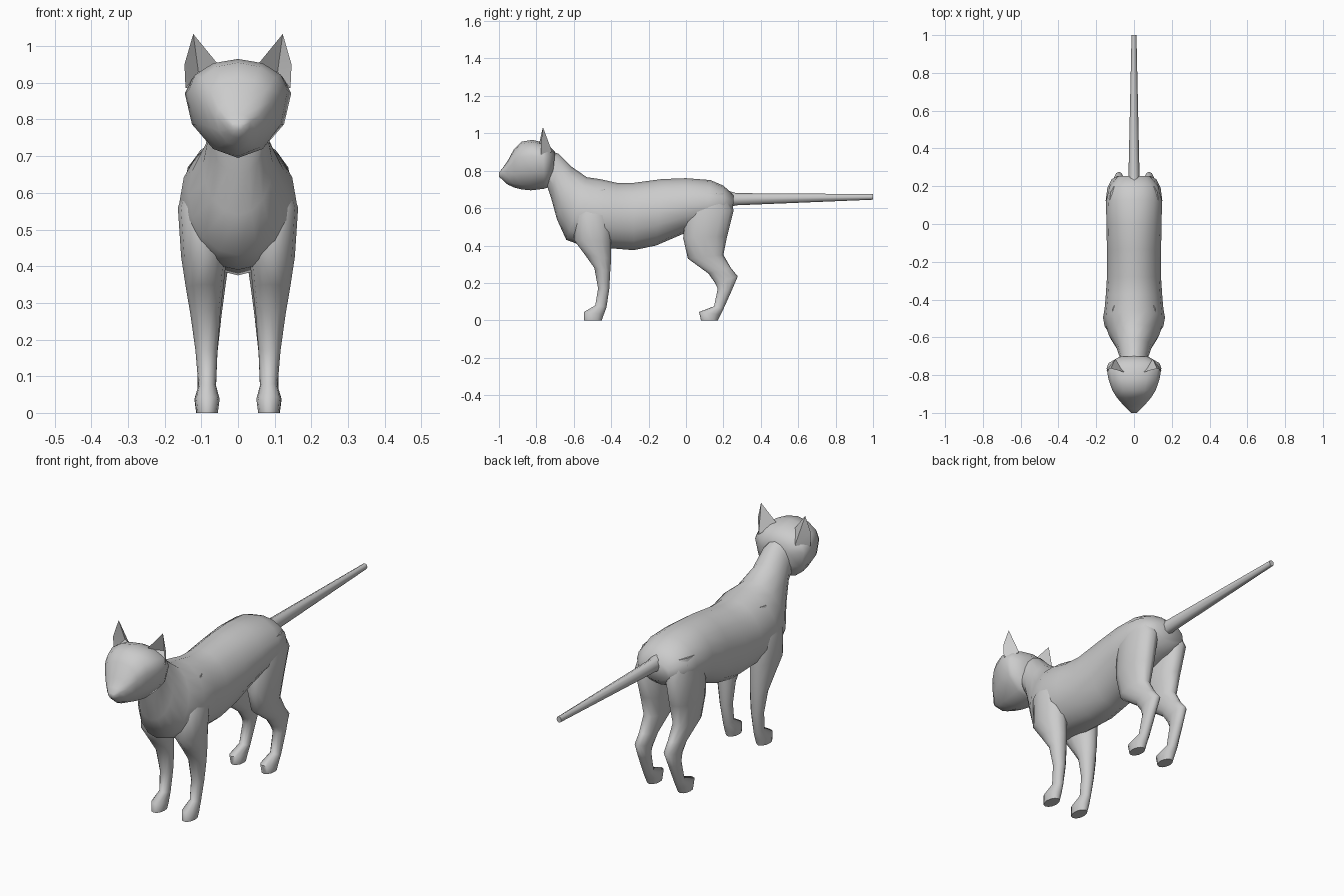
import bpy
import bmesh
from math import sin, cos, pi, radians
from mathutils import Vector

cube = bpy.data.objects.get("Cube")
if cube:
    bpy.data.objects.remove(cube, do_unlink=True)

grey = bpy.data.materials.new("light grey")
grey.use_nodes = True
colour = (0.6, 0.6, 0.6, 1)
grey.diffuse_color = colour
grey.node_tree.nodes["Principled BSDF"].inputs["Base Color"].default_value = colour


def finish(name, bm, angle=60):
    """Turn a bmesh into a smooth-shaded grey object."""
    bmesh.ops.recalc_face_normals(bm, faces=bm.faces[:])
    mesh = bpy.data.meshes.new(name)
    bm.to_mesh(mesh)
    bm.free()
    mesh.materials.append(grey)
    obj = bpy.data.objects.new(name, mesh)
    bpy.context.collection.objects.link(obj)
    bpy.ops.object.select_all(action='DESELECT')
    obj.select_set(True)
    bpy.context.view_layer.objects.active = obj
    bpy.ops.object.shade_smooth_by_angle(angle=radians(angle))
    return obj


def loft(name, sections, sides=12, widest=0.5, mirror=1):
    """Skin oval rings; each is (y, z) of two opposite ends, half width, centre x.
    widest: where the full width sits, from the second end (0) to the first (1)."""
    bm = bmesh.new()
    rings = []
    for ya, za, yb, zb, w, *x in sections:
        x = x[0] if x else 0
        a, b = Vector((x, ya, za)), Vector((x, yb, zb))
        mid = b.lerp(a, widest)
        ring = []
        for i in range(sides):
            t = 2 * pi * i / sides
            p = mid + ((a if cos(t) > 0 else b) - mid) * abs(cos(t))
            ring.append(bm.verts.new((mirror * (p.x + w * sin(t)), p.y, p.z)))
        rings.append(ring)
    for r, s in zip(rings, rings[1:]):
        for i in range(sides):
            j = (i + 1) % sides
            bm.faces.new((r[i], r[j], s[j], s[i]))
    bm.faces.new(rings[0])
    bm.faces.new(rings[-1])
    return finish(name, bm)


# Neck, chest, belly and rump
loft("body", [
    (-.77, .92, -.74, .71, .075),
    (-.68, .89, -.72, .65, .077),
    (-.61, .82, -.69, .54, .095),
    (-.53, .765, -.64, .43, .135),
    (-.46, .755, -.53, .39, .16),
    (-.37, .735, -.40, .385, .15),
    (-.28, .735, -.28, .375, .143),
    (-.13, .755, -.16, .40, .143),
    (0, .76, -.02, .46, .146),
    (.13, .75, .11, .49, .148),
    (.2, .72, .2, .53, .13),
    (.255, .67, .25, .57, .085),
], sides=16)

# Head with a short muzzle
loft("head", [
    (-1, .79, -1, .768, .016),
    (-.98, .815, -.98, .75, .035),
    (-.955, .85, -.955, .727, .06),
    (-.92, .915, -.92, .71, .09),
    (-.88, .955, -.88, .70, .115),
    (-.82, .965, -.83, .695, .135),
    (-.765, .95, -.76, .703, .145),
    (-.735, .935, -.74, .71, .135),
    (-.70, .90, -.715, .74, .08),
], widest=.68)

# Tail
loft("tail", [
    (.2, .70, .2, .60, .034),
    (.27, .68, .27, .615, .029),
    (1, .675, 1, .645, .013),
], sides=8)

front_leg = [
    (-.51, .70, -.42, .70, .03, .085),
    (-.59, .56, -.40, .56, .064, .10),
    (-.60, .43, -.40, .42, .062, .093),
    (-.54, .35, -.40, .33, .051, .091),
    (-.49, .28, -.405, .26, .041, .089),
    (-.47, .17, -.41, .17, .03, .086),
    (-.485, .08, -.425, .07, .024, .084),
    (-.545, .045, -.44, .03, .034, .084),
    (-.545, 0, -.45, 0, .029, .084),
]
hind_leg = [
    (.03, .68, .21, .68, .045, .085),
    (-.005, .56, .255, .59, .065, .085),
    (-.015, .44, .22, .45, .06, .08),
    (.01, .33, .2, .35, .045, .08),
    (.12, .25, .24, .28, .034, .079),
    (.155, .2, .277, .235, .03, .08),
    (.17, .17, .245, .16, .027, .083),
    (.15, .075, .2, .06, .025, .085),
    (.07, .045, .185, .03, .034, .085),
    (.08, 0, .17, 0, .029, .085),
]


def ear(name, mirror):
    """Pointed ear with a hollow front."""
    bm = bmesh.new()
    points = [(.122, -.765, 1.033), (.05, -.785, .945), (.1, -.785, .90),
              (.143, -.775, .885), (.146, -.775, .95), (.1, -.715, .9),
              (.108, -.735, .93)]
    tip, inner, low, outer, side, back, hollow = [
        bm.verts.new((mirror * x, y, z)) for x, y, z in points]
    rim = [tip, inner, low, outer, side]
    for p, q in zip(rim, rim[1:] + rim[:1]):
        bm.faces.new((p, q, back))
        bm.faces.new((q, p, hollow))
    finish(name, bm, 40)


# Paired parts
for side, sign in (("left", 1), ("right", -1)):
    loft(side + "_front_leg", front_leg, mirror=sign)
    loft(side + "_hind_leg", hind_leg, mirror=sign)
    ear(side + "_ear", sign)
